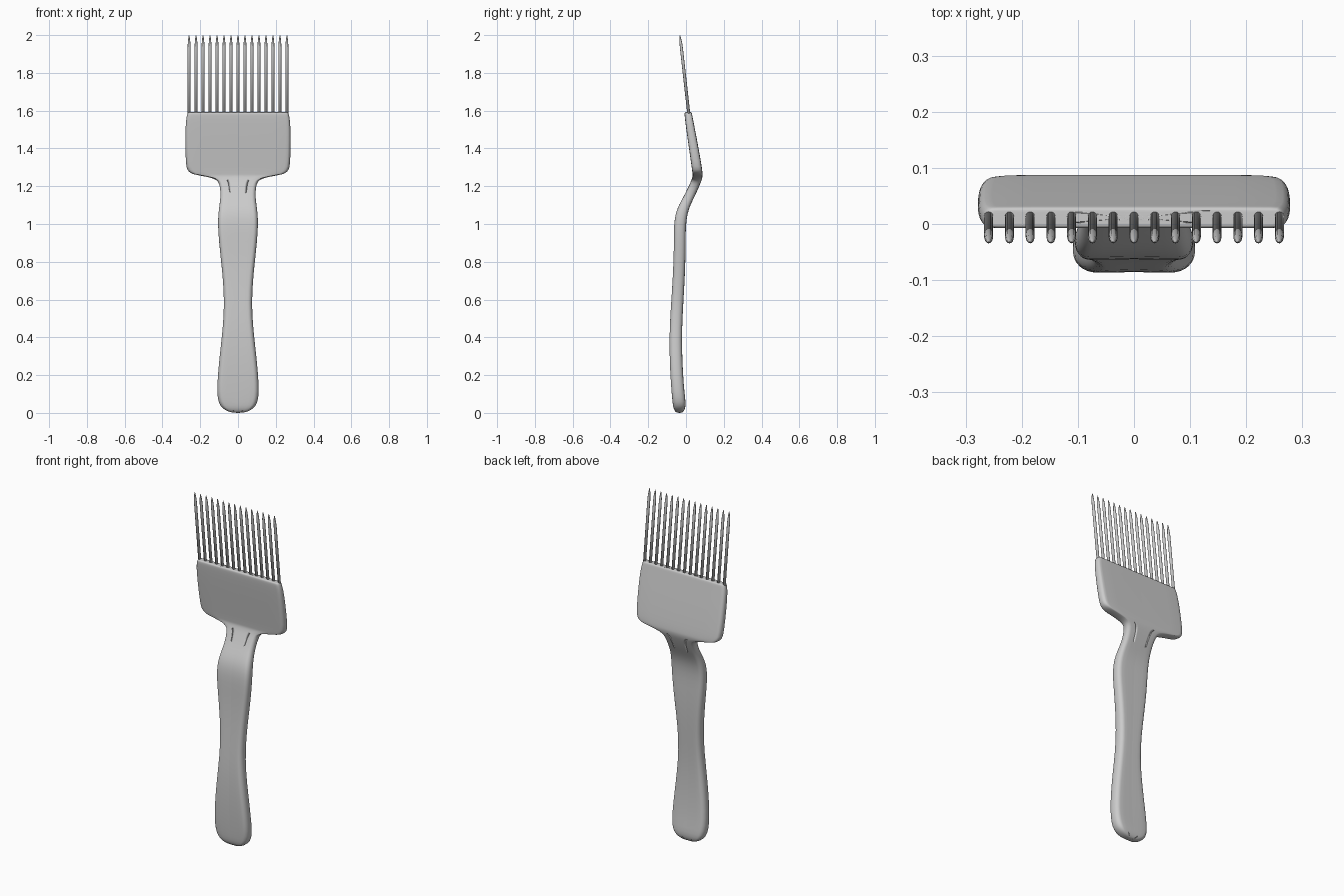
import bpy, bmesh, math


def loft(name, rings, subdiv=0):
    """Skin a list of equal-length rings and cap both ends."""
    bm = bmesh.new()
    loops = [[bm.verts.new(p) for p in ring] for ring in rings]
    n = len(loops[0])
    for a, b in zip(loops, loops[1:]):
        for i in range(n):
            j = (i + 1) % n
            bm.faces.new((a[i], a[j], b[j], b[i]))
    bm.faces.new(loops[0][::-1])
    bm.faces.new(loops[-1])
    bmesh.ops.recalc_face_normals(bm, faces=bm.faces)
    me = bpy.data.meshes.new(name)
    bm.to_mesh(me)
    bm.free()
    me.shade_smooth()
    ob = bpy.data.objects.new(name, me)
    bpy.context.collection.objects.link(ob)
    if subdiv:
        mod = ob.modifiers.new("smooth", 'SUBSURF')
        mod.levels = mod.render_levels = subdiv
    return ob


def section(z, w, front, back, dish):
    """Rounded rectangle slice; positive dish hollows the faces, negative crowns them."""
    t, yc = back - front, (front + back) / 2
    r = min(0.42 * t, 0.9 * w)
    pts = []
    flat = 10
    for s in (-1, 1):                       # front half, then back half
        for i in range(1, flat):            # broad face
            x = -s * (-(w - r) + 2 * (w - r) * i / flat) * -1
            pts.append((x, s * t / 2))
        for sy in (s, -s):                  # the two corners at that end
            for k in range(5):
                a = k / 4 * math.pi / 2
                if sy == s:
                    cx, cy = math.sin(a), math.cos(a)
                else:
                    cx, cy = math.cos(a), math.sin(a)
                pts.append((-s * (w - r + r * cx), sy * (t / 2 - r + r * cy)))
    out = []
    for x, y in pts:
        if abs(y) > t / 2 - r:
            k = math.cos(min(1, abs(x) / w) * math.pi / 2) ** 2
            y -= math.copysign(dish * k * (1 if y < 0 else 0.5), y)
        out.append((x, y + yc, z))
    return out


# Handle and head: height, half width, front y, back y, dish
stations = [
    (0.000, 0.025, -0.048, -0.022, 0),
    (0.008, 0.055, -0.058, -0.012, 0),
    (0.025, 0.085, -0.068, -0.003, 0.003),
    (0.055, 0.104, -0.073, 0.000, 0.007),
    (0.11, 0.111, -0.079, -0.007, 0.012),
    (0.20, 0.107, -0.086, -0.014, 0.014),
    (0.32, 0.095, -0.091, -0.019, 0.014),
    (0.45, 0.080, -0.091, -0.019, 0.013),
    (0.58, 0.072, -0.083, -0.012, 0.012),
    (0.72, 0.080, -0.073, -0.004, 0.012),
    (0.86, 0.096, -0.067, 0.000, 0.013),
    (0.96, 0.105, -0.067, -0.001, 0.013),
    (1.03, 0.106, -0.063, 0.004, 0.012),
    (1.08, 0.101, -0.049, 0.016, 0.008),
    (1.12, 0.095, -0.028, 0.033, 0.004),
    (1.16, 0.092, -0.005, 0.053, 0.001),
    (1.20, 0.096, 0.014, 0.070, 0),
    (1.225, 0.104, 0.026, 0.080, 0),
    (1.240, 0.124, 0.031, 0.085, -0.002),
    (1.250, 0.165, 0.034, 0.087, -0.003),
    (1.259, 0.215, 0.035, 0.088, -0.004),
    (1.267, 0.250, 0.034, 0.088, -0.004),
    (1.285, 0.270, 0.032, 0.086, -0.005),
    (1.32, 0.277, 0.027, 0.081, -0.005),
    (1.45, 0.279, 0.008, 0.058, -0.006),
    (1.54, 0.277, -0.004, 0.040, -0.006),
    (1.577, 0.270, -0.008, 0.033, -0.006),
    (1.588, 0.266, -0.008, 0.031, -0.006),
    (1.592, 0.261, -0.004, 0.027, -0.004),
    (1.592, 0.257, 0.000, 0.023, -0.002),
]
loft("handle_and_head", [section(*s) for s in stations], subdiv=1)

# Row of fifteen pointed tines leaning forward
profile = [(1.54, 0.008), (1.93, 0.008), (1.96, 0.0068),
           (1.985, 0.0042), (1.997, 0.0018), (2.0, 0.0006)]
for i in range(15):
    x = -0.259 + 0.518 * i / 14
    rings = []
    for z, r in profile:
        y = 0.014 - 0.046 * (z - 1.59) / 0.41
        rings.append([(x + r * math.cos(a), y + r * math.sin(a), z)
                      for a in (k * math.tau / 12 for k in range(12))])
    loft(f"tine_{i + 1}", rings)
